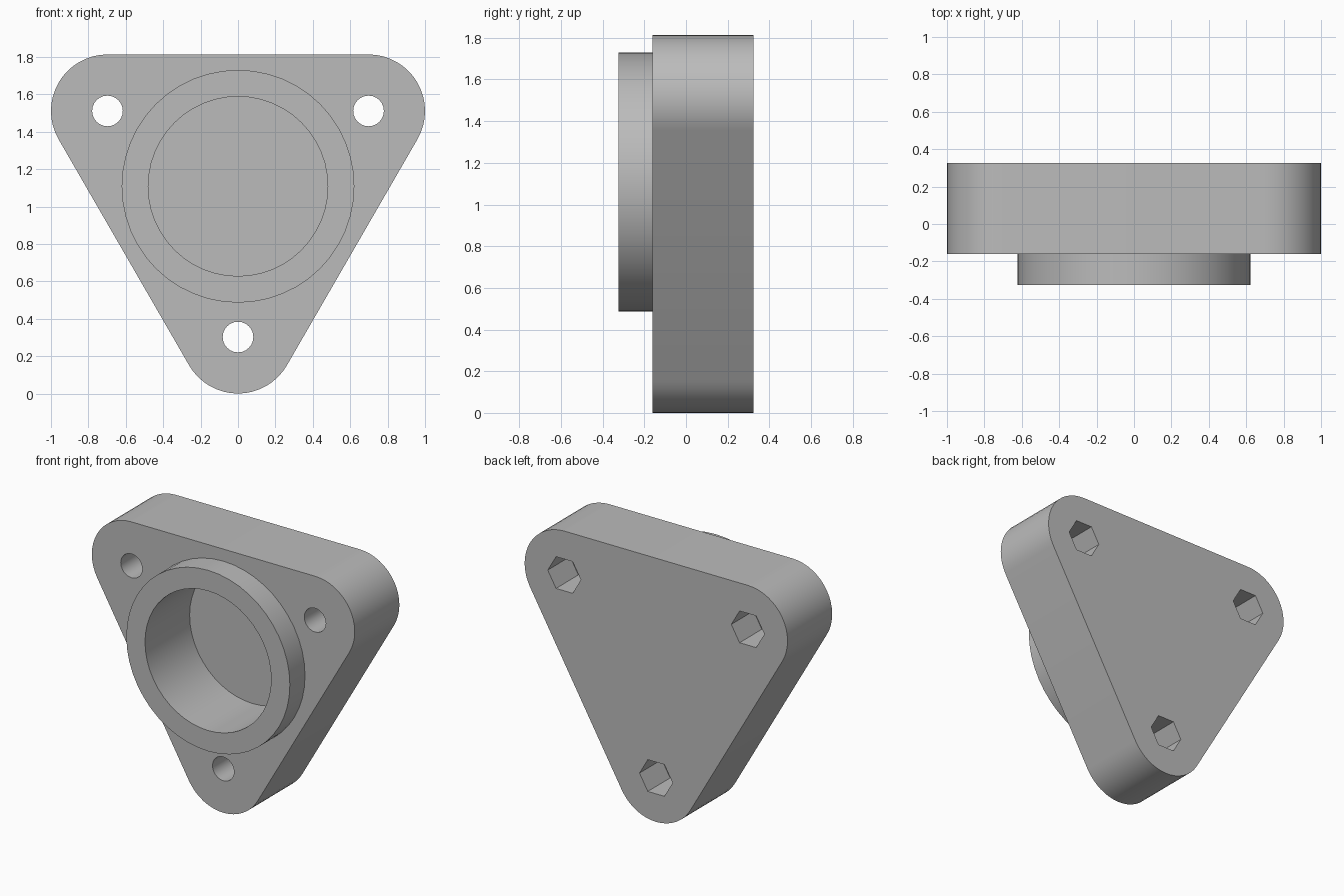
import bpy, bmesh
from math import sin, cos, pi, radians, sqrt

if "Cube" in bpy.data.objects:
    bpy.data.objects.remove(bpy.data.objects["Cube"], do_unlink=True)

# Main dimensions
FRONT, PLATE_FRONT, BACK = -0.325, -0.16, 0.325
CORNER_R = 0.302
HOLE_X = 1 - CORNER_R
HOLE_TOP = CORNER_R + HOLE_X * sqrt(3)
CENTRE_Z = CORNER_R + HOLE_X * 2 / sqrt(3)
HOLES = [(HOLE_X, HOLE_TOP), (-HOLE_X, HOLE_TOP), (0, CORNER_R)]

grey = bpy.data.materials.new("plain grey")
grey.use_nodes = True
colour = (0.5, 0.5, 0.5, 1)
grey.diffuse_color = colour
grey.node_tree.nodes["Principled BSDF"].inputs["Base Color"].default_value = colour


def arc(x, z, r, start, sweep, n):
    """Points along an arc in the xz plane, angles in degrees."""
    return [(x + r * cos(radians(start + sweep * i / n)),
             z + r * sin(radians(start + sweep * i / n))) for i in range(n + 1)]


def circle(x, z, r, n):
    return arc(x, z, r, 0, 360, n)[:-1]


def prism(name, outline, y0, y1):
    """Solid made by pushing an xz outline from y0 to y1."""
    bm = bmesh.new()
    base = bm.faces.new([bm.verts.new((x, y0, z)) for x, z in outline])
    pushed = bmesh.ops.extrude_face_region(bm, geom=[base], use_keep_orig=True)["geom"]
    bmesh.ops.translate(bm, vec=(0, y1 - y0, 0),
                        verts=[v for v in pushed if isinstance(v, bmesh.types.BMVert)])
    bmesh.ops.recalc_face_normals(bm, faces=bm.faces)
    mesh = bpy.data.meshes.new(name)
    bm.to_mesh(mesh)
    bm.free()
    mesh.materials.append(grey)
    obj = bpy.data.objects.new(name, mesh)
    bpy.context.collection.objects.link(obj)
    return obj


def combine(target, tool, operation):
    """Apply a boolean and discard the tool object."""
    mod = target.modifiers.new(tool.name, "BOOLEAN")
    mod.object, mod.operation, mod.solver = tool, operation, "EXACT"
    bpy.context.view_layer.objects.active = target
    bpy.ops.object.modifier_apply(modifier=mod.name)
    bpy.data.objects.remove(tool, do_unlink=True)


# Rounded triangular plate
outline = []
for (x, z), start in zip(HOLES, (-30, 90, 210)):
    outline += arc(x, z, CORNER_R, start, 120, 16)
body = prism("flange_body", outline, PLATE_FRONT, BACK)

# Raised collar and its blind bore
combine(body, prism("collar", circle(0, CENTRE_Z, 0.622, 48), FRONT, PLATE_FRONT + 0.05), "UNION")
combine(body, prism("bore", circle(0, CENTRE_Z, 0.48, 48), FRONT - 0.1, 0.16), "DIFFERENCE")

# Bolt holes with hexagonal nut pockets from the back
for x, z in HOLES:
    combine(body, prism("bolt_hole", circle(x, z, 0.082, 24), FRONT, BACK + 0.1), "DIFFERENCE")
    combine(body, prism("nut_pocket", circle(x, z, 0.126, 6), 0.083, BACK + 0.1), "DIFFERENCE")

# Smooth the round walls, keep the edges sharp
bpy.ops.object.select_all(action="DESELECT")
body.select_set(True)
bpy.context.view_layer.objects.active = body
bpy.ops.object.shade_smooth_by_angle(angle=radians(30))
